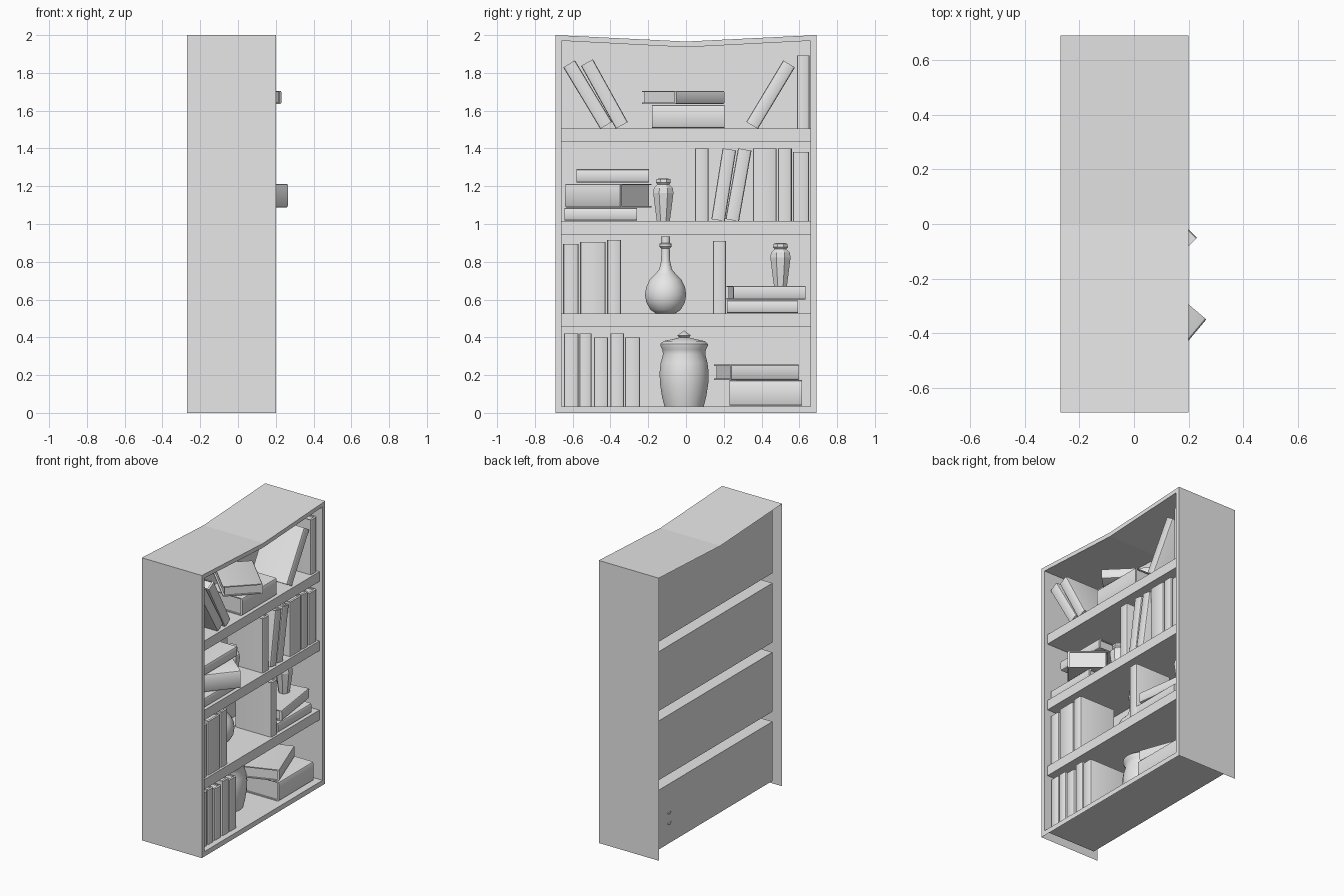
import bpy, bmesh
from math import radians, sin, cos, tau
from mathutils import Matrix, Vector

cube = bpy.data.objects.get("Cube")
if cube:
    bpy.data.objects.remove(cube, do_unlink=True)

grey = bpy.data.materials.new("plain_grey")
grey.use_nodes = True
grey.diffuse_color = (0.8, 0.8, 0.8, 1)
grey.node_tree.nodes["Principled BSDF"].inputs["Base Color"].default_value = (0.8, 0.8, 0.8, 1)


def finish(bm, name, matrix=Matrix(), smooth=0, fix_normals=True):
    if fix_normals:
        bmesh.ops.recalc_face_normals(bm, faces=bm.faces)
    mesh = bpy.data.meshes.new(name)
    bm.to_mesh(mesh)
    bm.free()
    mesh.materials.append(grey)
    obj = bpy.data.objects.new(name, mesh)
    bpy.context.collection.objects.link(obj)
    obj.matrix_world = matrix
    if smooth:
        bpy.ops.object.select_all(action='DESELECT')
        obj.select_set(True)
        bpy.context.view_layer.objects.active = obj
        bpy.ops.object.shade_smooth_by_angle(angle=radians(smooth))
    return obj


# Cabinet: a thin shell, open at the back and underneath
BACK, RECESS, FRONT = -0.215, 0.175, 0.2
W = 0.66
FLOORS = [0.035, 0.525, 1.015, 1.505]
CEILINGS = [0.455, 0.945, 1.435, 1.97]
SAG = 0.034


def ring(half, low, high, sag):
    return [(-half, low), (-half, high), (0, high - sag), (half, high), (half, low)]


def strip(bm, a, xa, b, xb, closed=True):
    """Bridge two matching y/z outlines placed at two depths."""
    va = [bm.verts.new((xa, *p)) for p in a]
    vb = [bm.verts.new((xb, *p)) for p in b]
    for i in range(len(a) if closed else len(a) - 1):
        j = (i + 1) % len(a)
        bm.faces.new((va[i], va[j], vb[j], vb[i]))
    return vb


bm = bmesh.new()
outer = ring(0.69, 0, 2, SAG)
inner = ring(W, FLOORS[0], CEILINGS[-1], SAG)
strip(bm, outer, -0.27, outer, FRONT, closed=False)
strip(bm, outer, FRONT, inner, FRONT)
strip(bm, inner, FRONT, inner, RECESS)
for i, (low, high) in enumerate(zip(FLOORS, CEILINGS)):
    pocket = ring(W, low, high, SAG if i == 3 else 0)
    bm.faces.new(strip(bm, pocket, RECESS, pocket, BACK))
    if i < 3:
        top = FLOORS[i + 1]
        bm.faces.new([bm.verts.new((RECESS, y, z)) for y, z in
                      ((-W, high), (W, high), (W, top), (-W, top))])
bmesh.ops.remove_doubles(bm, verts=bm.verts, dist=0.0005)
finish(bm, "cabinet")


# Books: a folded cover around a smaller block of pages
def prism(bm, outline, low, high):
    bottom = [bm.verts.new((x, y, low)) for x, y in outline]
    top = [bm.verts.new((x, y, high)) for x, y in outline]
    n = len(outline)
    bm.faces.new(bottom)
    bm.faces.new(top)
    for i in range(n):
        j = (i + 1) % n
        bm.faces.new((bottom[i], bottom[j], top[j], top[i]))


def book(name, thick, height, depth, matrix):
    h, c, r = thick / 2, 0.007, 0.01
    bm = bmesh.new()
    half = [(0, h - r), (-r * 0.4, h - r * 0.3), (-r, h), (-depth, h),
            (-depth, h - c), (-0.015, h - c)]
    prism(bm, half + [(x, -y) for x, y in reversed(half)], 0, height)
    p = h - c
    prism(bm, [(-0.015, -p), (-0.015, p), (0.012 - depth, p), (0.012 - depth, -p)],
          0.009, height - 0.009)
    finish(bm, name, matrix, smooth=30)


def standing(y, z, thick, height, lean=0):
    book("standing_book", thick, height, 0.28,
         Matrix.Translation((0.16, y, z)) @ Matrix.Rotation(radians(lean), 4, 'X'))


def lying(y, z, thick, length, x=0.16, turn=0, depth=0.27):
    book("lying_book", thick, length, depth,
         Matrix.Translation((x, y, z + thick / 2))
         @ Matrix.Rotation(radians(turn), 4, 'Z')
         @ Matrix.Rotation(radians(90), 4, 'X')
         @ Matrix.Translation((0, 0, -length / 2)))


# Upright rows: y start, y end, top height per shelf
ROWS = [
    [(-.645, -.57, .42), (-.565, -.5, .42), (-.487, -.413, .4), (-.4, -.328, .42),
     (-.323, -.243, .4)],
    [(-.65, -.57, .895), (-.56, -.425, .905), (-.417, -.345, .915), (.143, .213, .91)],
    [(.048, .12, 1.4), (.355, .48, 1.4), (.487, .56, 1.4), (.567, .652, 1.38)],
    [(.587, .653, 1.893)],
]
for floor, row in zip(FLOORS, ROWS):
    for y0, y1, top in row:
        standing((y0 + y1) / 2, floor, y1 - y0, top - floor)

# Leaning books
for y, z, lean in [(-.423, 1.522, 31), (-.34, 1.522, 29), (.35, 1.522, -31),
                   (.17, 1.02, -9), (.245, 1.02, -10)]:
    standing(y, z, 0.072, 0.38, lean)

# Stacked books
lying(.422, .038, .135, .385)
lying(.42, .175, .08, .38, x=.09, turn=20)
lying(.405, .528, .067, .375)
lying(.442, .6, .073, .385, x=.14, turn=8)
lying(-.452, 1.018, .067, .385)
lying(-.495, 1.088, .125, .38, x=.143, turn=-40, depth=.26)
lying(-.388, 1.22, .07, .385, x=.13)
lying(.012, 1.508, .122, .385)
lying(.077, 1.635, .07, .36, x=.103, turn=45, depth=.26)


# Pots: turned profiles of radius and height
def pot(name, profile, place, sides, smooth=0):
    bm = bmesh.new()
    rings = []
    for r, z in profile:
        rings.append([bm.verts.new((r * cos(tau * (i + .5) / sides),
                                    r * sin(tau * (i + .5) / sides), z))
                      for i in range(sides)])
    for a, b in zip(rings, rings[1:]):
        for i in range(sides):
            j = (i + 1) % sides
            bm.faces.new((a[i], a[j], b[j], b[i]))
    bm.faces.new(rings[0])
    bm.faces.new(rings[-1])
    finish(bm, name, Matrix.Translation(Vector(place)), smooth)


pot("lidded_urn", [(.105, 0), (.118, .05), (.129, .12), (.131, .18), (.125, .23),
                   (.113, .275), (.116, .3), (.127, .32), (.127, .33), (.11, .345),
                   (.04, .36), (.025, .365), (.036, .375), (.002, .4)],
    (-.08, -.01, FLOORS[0]), 24, 40)
pot("round_flask", [(.05, 0), (.08, .02), (.103, .06), (.11, .1), (.104, .14),
                    (.085, .18), (.055, .21), (.034, .235), (.024, .28), (.022, .345),
                    (.032, .355), (.032, .37), (.024, .375), (.024, .41)],
    (-.085, -.108, FLOORS[1]), 24, 40)
SMALL = [(.037, 0), (.046, .06), (.058, .15), (.054, .175), (.034, .195),
         (.043, .205), (.04, .222), (.025, .226)]
pot("small_vase", SMALL, (.01, .5, .673), 8)
pot("small_vase", SMALL, (.03, -.12, FLOORS[2]), 8)
